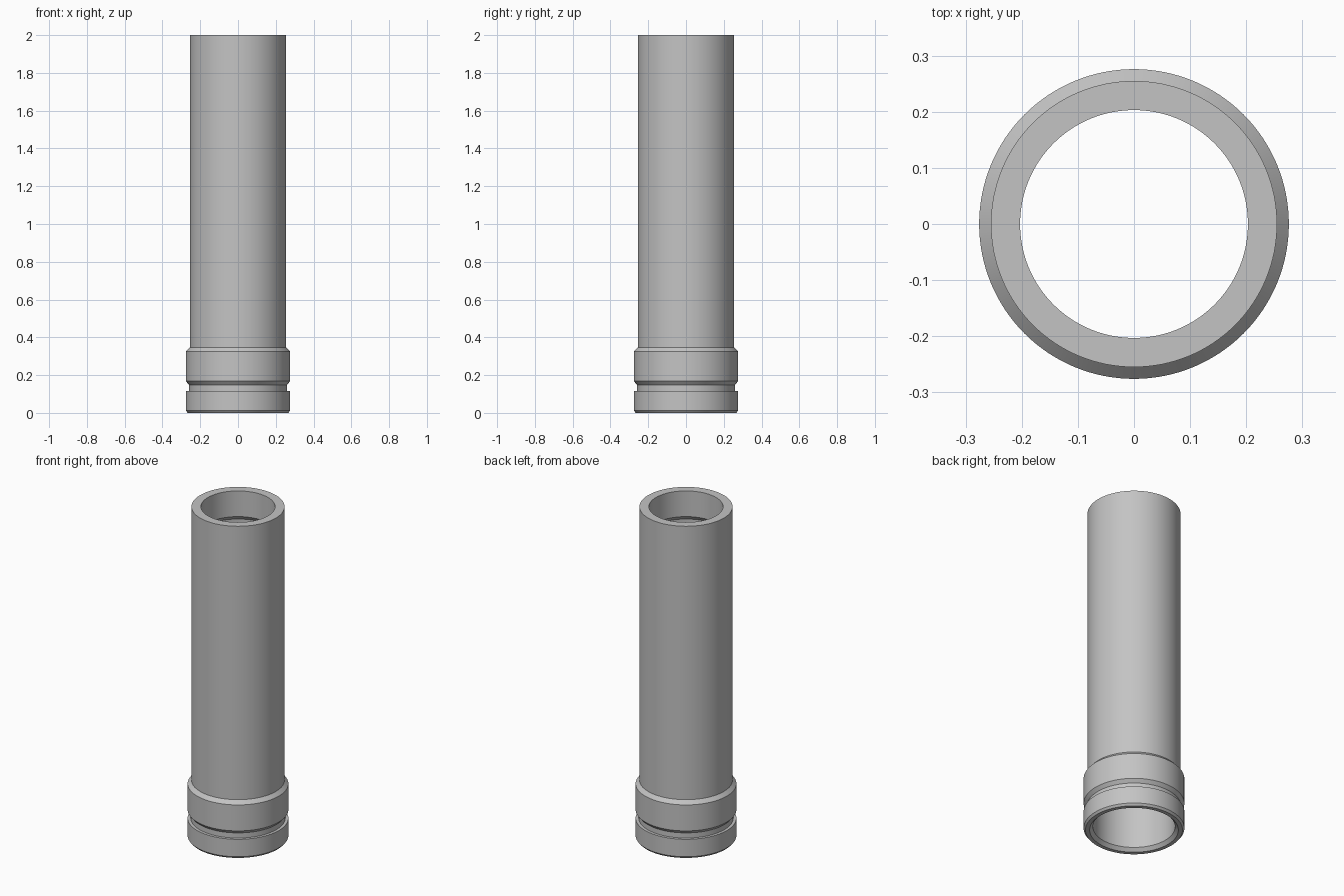
import bpy, bmesh, math

if "Cube" in bpy.data.objects:
    bpy.data.objects.remove(bpy.data.objects["Cube"])

SEGMENTS = 128

# Closed wall section as (radius, height): outside going up, then the bore going down
PROFILE = [
    (0.266, 0.0), (0.276, 0.012), (0.276, 0.117),    # base rim with bevelled foot
    (0.259, 0.117), (0.259, 0.148), (0.276, 0.168),  # groove
    (0.276, 0.325), (0.255, 0.347),                  # collar
    (0.255, 2.0), (0.203, 2.0),                      # tube and mouth
    (0.203, 1.845), (0.225, 1.82),                   # step in the bore
    (0.225, 0.02), (0.243, 0.0),                     # wide bore and bevelled foot
]


def lathe(name, profile, material):
    bm = bmesh.new()
    rings = []
    for r, z in profile:
        rings.append([bm.verts.new((r * math.cos(a), r * math.sin(a), z))
                      for a in (2 * math.pi * i / SEGMENTS for i in range(SEGMENTS))])
    for k, low in enumerate(rings):
        high = rings[(k + 1) % len(rings)]
        for i in range(SEGMENTS):
            j = (i + 1) % SEGMENTS
            bm.faces.new((low[i], low[j], high[j], high[i]))
    bmesh.ops.recalc_face_normals(bm, faces=bm.faces)
    mesh = bpy.data.meshes.new(name)
    bm.to_mesh(mesh)
    bm.free()
    mesh.materials.append(material)
    obj = bpy.data.objects.new(name, mesh)
    bpy.context.collection.objects.link(obj)
    bpy.context.view_layer.objects.active = obj
    obj.select_set(True)
    bpy.ops.object.shade_smooth_by_angle(angle=math.radians(25))
    return obj


grey = bpy.data.materials.new("grey_metal")
grey.diffuse_color = (0.55, 0.55, 0.55, 1)
grey.use_nodes = True
grey.node_tree.nodes["Principled BSDF"].inputs["Base Color"].default_value = grey.diffuse_color

# Hollow tube with collar, groove and base rim
lathe("grooved_tube", PROFILE, grey)
